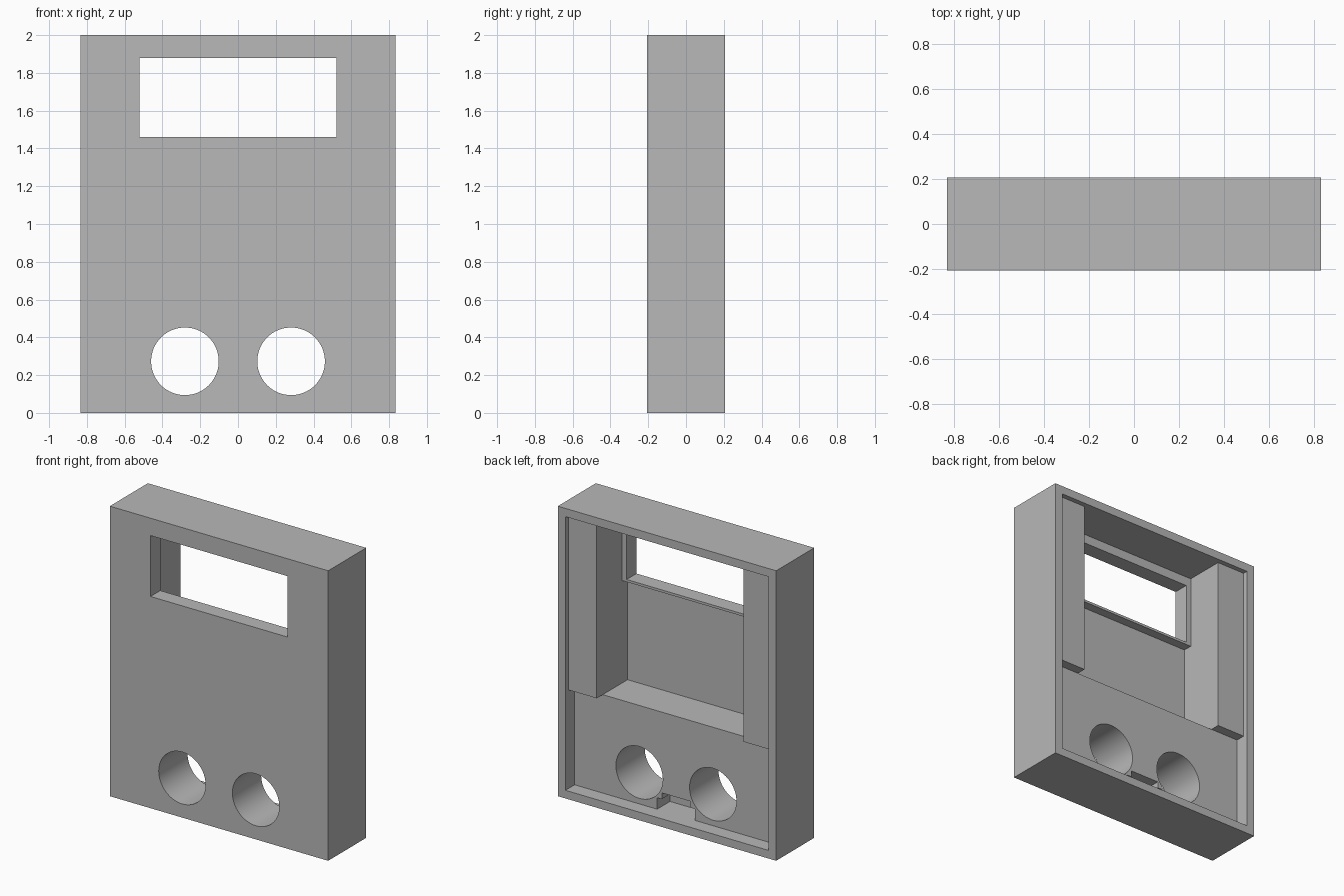
import bpy, math

default = bpy.data.objects.get("Cube")
if default:
    bpy.data.objects.remove(default, do_unlink=True)

# Main sizes
W, D, H = 0.833, 0.207, 2.0      # half width, half depth, height
IN_X = 0.775                     # inner half width of the rim
LOW, HIGH = 0.056, 1.943         # inner floor and ceiling
SHELF = 0.735                    # top of the lower block
BAY_X = 0.56                     # half width between the side pillars
OUT = 0.4                        # cutters run out past the back

grey = bpy.data.materials.new("plain grey")
grey.use_nodes = True
colour = (0.48, 0.48, 0.48, 1)
grey.diffuse_color = colour
grey.node_tree.nodes["Principled BSDF"].inputs["Base Color"].default_value = colour


def box(name, half_x, y0, y1, z0, z1):
    bpy.ops.mesh.primitive_cube_add(size=1, location=(0, (y0 + y1) / 2, (z0 + z1) / 2))
    ob = bpy.context.object
    ob.name = name
    ob.scale = (2 * half_x, y1 - y0, z1 - z0)
    bpy.ops.object.transform_apply(location=True, rotation=True, scale=True)
    ob.data.materials.append(grey)
    return ob


def hole(name, x, z, radius):
    bpy.ops.mesh.primitive_cylinder_add(vertices=64, radius=radius, depth=2,
                                        location=(x, 0, z), rotation=(math.pi / 2, 0, 0))
    ob = bpy.context.object
    ob.name = name
    ob.data.materials.append(grey)
    return ob


def cut(body, cutter):
    cutter.hide_render = True
    bpy.ops.object.select_all(action='DESELECT')
    bpy.context.view_layer.objects.active = body
    body.select_set(True)
    mod = body.modifiers.new(cutter.name, 'BOOLEAN')
    mod.operation = 'DIFFERENCE'
    mod.solver = 'EXACT'
    mod.object = cutter
    bpy.ops.object.modifier_apply(modifier=mod.name)
    bpy.data.objects.remove(cutter, do_unlink=True)


body = box("enclosure_front_shell", W, -D, D, 0, H)

# Lid recess behind the pillars, and a deeper one behind the lower block
cut(body, box("lid_recess", IN_X, 0.173, OUT, LOW, HIGH))
cut(body, box("lower_recess", IN_X, 0.107, OUT, LOW, SHELF))

# Bay between the pillars, deeper below the thick window wall
cut(body, box("window_bay", BAY_X, -0.1, OUT, SHELF, HIGH))
cut(body, box("deep_bay", BAY_X, -0.163, OUT, SHELF, 1.443))

# Display window
cut(body, box("window", 0.5225, -OUT, OUT, 1.46, 1.88))

# Pair of round holes
for side in (-1, 1):
    cut(body, hole("round_hole", side * 0.281, 0.273, 0.179))

# Stepped cable slot between the holes
cut(body, box("slot_wide", 0.145, -0.033, OUT, LOW, 0.135))
cut(body, box("slot_narrow", 0.11, -0.033, OUT, LOW, 0.178))

# Flat faces with smooth hole walls
bpy.ops.object.select_all(action='DESELECT')
body.select_set(True)
bpy.context.view_layer.objects.active = body
bpy.ops.object.shade_smooth_by_angle(angle=math.radians(30))
